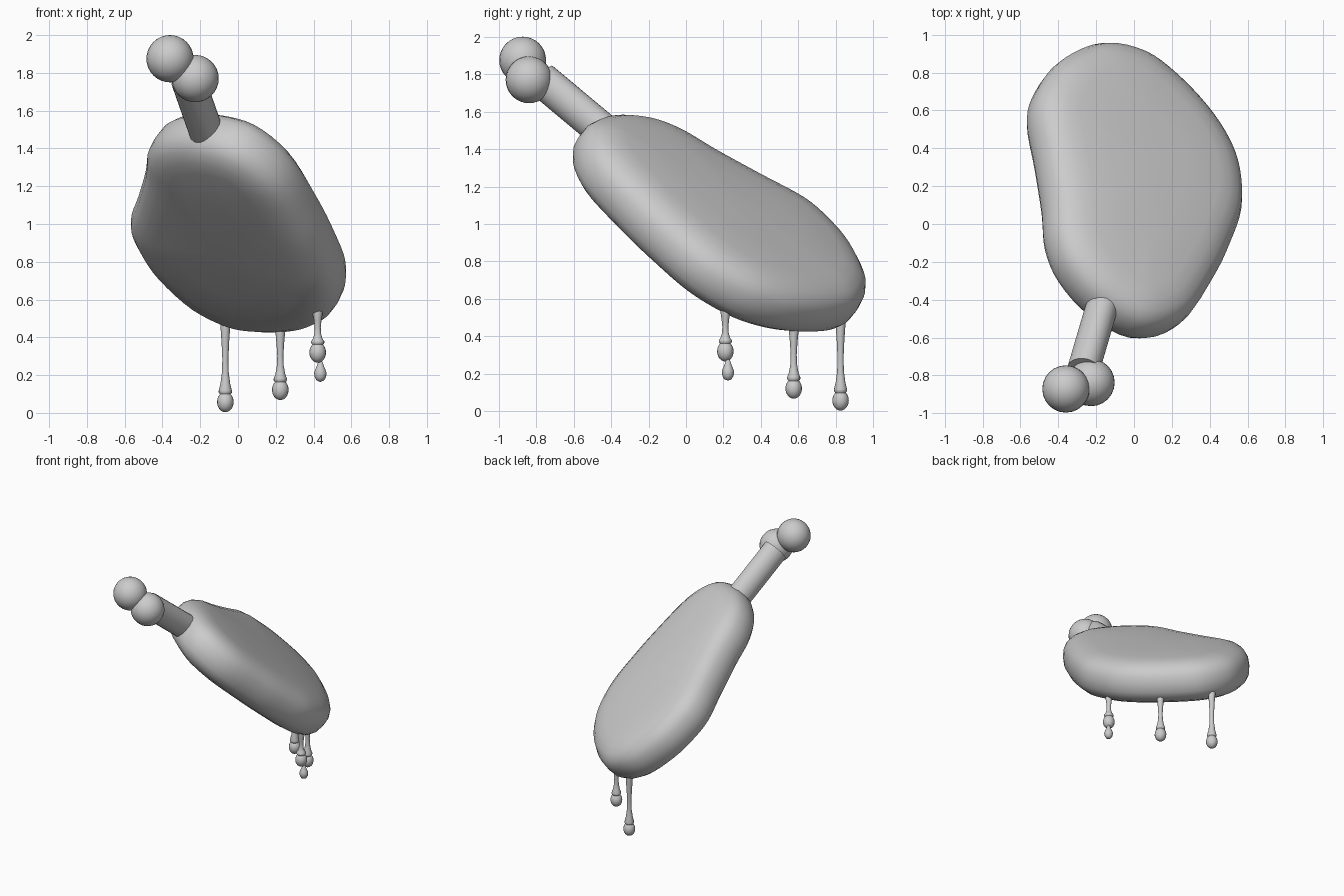
import bpy, bmesh, math
from mathutils import Vector, Matrix

if "Cube" in bpy.data.objects:
    bpy.data.objects.remove(bpy.data.objects["Cube"])

# One flat grey for everything
grey = bpy.data.materials.new("plain_grey")
grey.diffuse_color = (0.6, 0.6, 0.6, 1)
grey.use_nodes = True
grey.node_tree.nodes["Principled BSDF"].inputs["Base Color"].default_value = grey.diffuse_color

# Tilted frame of the slab: u runs along it, v across it, n through it
N = Vector((.47, .48, .74)).normalized()
U = Vector((.22, .75, -.626))
U = (U - N * U.dot(N)).normalized()
V = N.cross(U)
CENTRE = Vector((-.01, .175, .994))


def place(u, v, h=0):
    return CENTRE + U * u + V * v + N * h


def finish(name, bm, angle=50):
    bmesh.ops.recalc_face_normals(bm, faces=bm.faces)
    mesh = bpy.data.meshes.new(name)
    bm.to_mesh(mesh)
    bm.free()
    mesh.materials.append(grey)
    obj = bpy.data.objects.new(name, mesh)
    bpy.context.collection.objects.link(obj)
    bpy.ops.object.select_all(action='DESELECT')
    obj.select_set(True)
    bpy.context.view_layer.objects.active = obj
    bpy.ops.object.shade_smooth_by_angle(angle=math.radians(angle))
    return obj


def skin(bm, rings):
    """Bridge neighbouring rings of points; a single point closes an end."""
    rows = [[bm.verts.new(p) for p in ring] for ring in rings]
    for a, b in zip(rows, rows[1:]):
        k = max(len(a), len(b))
        for i in range(k):
            j = (i + 1) % k
            if len(a) == 1:
                bm.faces.new((a[0], b[j], b[i]))
            elif len(b) == 1:
                bm.faces.new((a[i], a[j], b[0]))
            else:
                bm.faces.new((a[i], a[j], b[j], b[i]))


def smooth_loop(points, steps):
    """Closed Catmull-Rom curve through the points."""
    pts, out = [Vector(p) for p in points], []
    for i in range(len(pts)):
        a, b, c, d = (pts[(i + k - 1) % len(pts)] for k in range(4))
        for s in range(steps):
            t = s / steps
            out.append(.5 * (2 * b + (c - a) * t + (2 * a - 5 * b + 4 * c - d) * t * t
                             + (3 * b - a - 3 * c + d) * t ** 3))
    return out


# Meat slab: egg outline, flattened on one side, with a rounded rim
outline = smooth_loop([
    (.14, .66), (-.11, .548), (-.36, .44), (-.57, .365), (-.73, .235), (-.84, .015),
    (-.845, -.26), (-.65, -.465), (-.31, -.555), (-.05, -.59), (.2, -.597), (.42, -.53),
    (.575, -.42), (.705, -.25), (.805, -.025), (.84, .185), (.76, .415), (.55, .59),
    (.34, .66)], 4)
count = len(outline)
inward = []
for i in range(count):
    t = (outline[(i + 1) % count] - outline[i - 1]).normalized()
    inward.append(Vector((-t.y, t.x)))
middle = sum(outline, Vector((0, 0))) / count
if inward[0].dot(middle - outline[0]) < 0:
    inward = [-d for d in inward]


def slab_ring(inset, h, scale=1):
    flat = [p + d * inset for p, d in zip(outline, inward)]
    return [place(*(middle + (p - middle) * scale), h) for p in flat]


half = [(.006, .06, 1), (.03, .105, 1), (.07, .138, 1), (.13, .16, 1), (.2, .172, 1),
        (.2, .18, .6), (.2, .184, .3)]
tip = .186
rings = [[place(*middle, -tip)]]
rings += [slab_ring(i, -h, s) for i, h, s in reversed(half)]
rings += [slab_ring(0, 0)]
rings += [slab_ring(i, h, s) for i, h, s in half]
rings += [[place(*middle, tip)]]
bm = bmesh.new()
skin(bm, rings)
finish("meat_slab", bm, 80)

# Bone shaft, slightly oval
bm = bmesh.new()


def shaft_ring(u):
    return [place(u, -.02 + .084 * math.cos(a), .097 * math.sin(a))
            for a in (math.tau * i / 24 for i in range(24))]


skin(bm, [[place(-.6, -.02)], shaft_ring(-.6), shaft_ring(-1.25), [place(-1.25, -.02)]])
finish("bone_shaft", bm)

# Two knobs on the end of the bone
for name, pos in (("bone_knob_upper", (-.36, -.872, 1.875)),
                  ("bone_knob_lower", (-.227, -.838, 1.77))):
    bm = bmesh.new()
    bmesh.ops.create_uvsphere(bm, u_segments=24, v_segments=16, radius=.125,
                              matrix=Matrix.Translation(pos))
    finish(name, bm)


def lathe(name, x, y, profile, sides=16):
    """Turn (radius, z) points about a vertical line; radius 0 is a tip."""
    bm = bmesh.new()
    skin(bm, [[Vector((x, y, z))] if r == 0 else
              [Vector((x + r * math.cos(math.tau * i / sides),
                       y + r * math.sin(math.tau * i / sides), z)) for i in range(sides)]
              for r, z in profile])
    finish(name, bm)


def drip(name, x, y, top, neck, collar):
    """Stem that narrows then flares to a collar, with a bead hanging below."""
    span = neck - collar
    lathe(name + "_stem", x, y, [
        (0, top), (.027, top), (.026, neck), (.02, neck - .25 * span),
        (.016, collar + .5 * span), (.018, collar + .3 * span), (.026, collar + .13 * span),
        (.035, collar + .01), (.035, collar), (.026, collar - .012), (0, collar - .012)])
    bm = bmesh.new()
    bmesh.ops.create_uvsphere(
        bm, u_segments=16, v_segments=12, radius=1,
        matrix=Matrix.Translation((x, y, collar - .05)) @ Matrix.Diagonal((.044, .044, .054, 1)))
    finish(name + "_bead", bm)


# Three drips under the low end
drip("long_drip", -.067, .825, .56, .46, .108)
drip("middle_drip", .224, .575, .56, .43, .172)
drip("short_drip", .422, .21, .62, .53, .37)

# Falling drop below the short drip
lathe("falling_drop", .436, .224, [
    (0, .285), (.012, .27), (.018, .25), (.027, .23), (.033, .212), (.03, .19),
    (.02, .172), (0, .163)])
